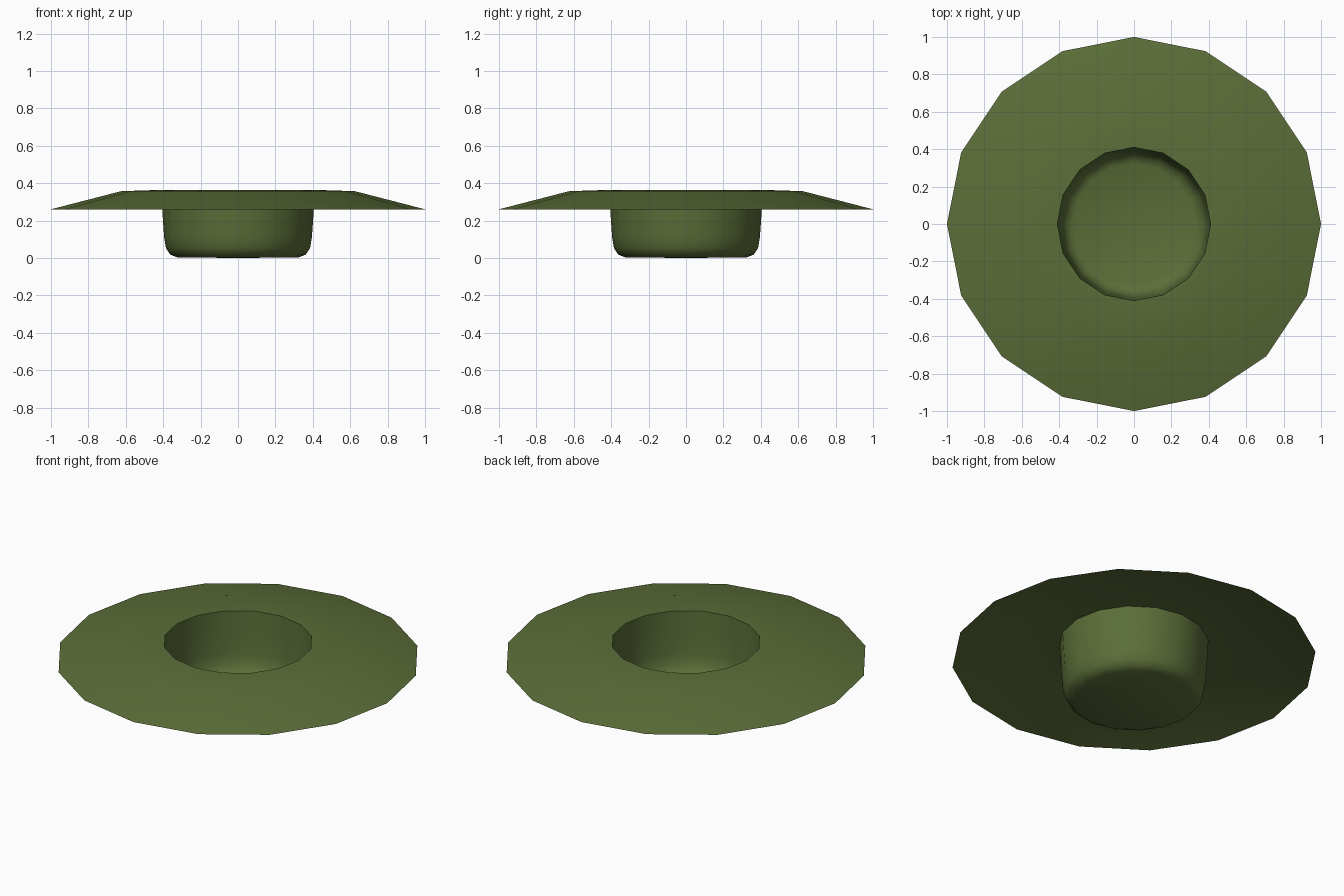
import bpy, bmesh, math

if "Cube" in bpy.data.objects:
    bpy.data.objects.remove(bpy.data.objects["Cube"])

SIDES = 16

# Profile (radius, height): floor, rounded base, bowl wall, flat rim, sloping brim
profile = [(0.325, 0.003), (0.362, 0.018), (0.385, 0.052), (0.395, 0.11),
           (0.404, 0.24), (0.41, 0.364), (0.625, 0.357), (1.0, 0.26)]

bm = bmesh.new()


def ring(radius, z):
    return [bm.verts.new((radius * math.cos(2 * math.pi * i / SIDES),
                          radius * math.sin(2 * math.pi * i / SIDES), z))
            for i in range(SIDES)]


rings = [ring(r, z) for r, z in profile]

# Bowl floor
centre = bm.verts.new((0, 0, 0))
for i in range(SIDES):
    bm.faces.new((centre, rings[0][i], rings[0][(i + 1) % SIDES]))

# Wall and brim, one thin sheet
for a, b in zip(rings, rings[1:]):
    for i in range(SIDES):
        j = (i + 1) % SIDES
        bm.faces.new((a[i], b[i], b[j], a[j]))

mesh = bpy.data.meshes.new("brimmed_bowl")
bm.to_mesh(mesh)
bm.free()
bowl = bpy.data.objects.new("brimmed_bowl", mesh)
bpy.context.collection.objects.link(bowl)

# Olive green
mat = bpy.data.materials.new("olive_green")
mat.diffuse_color = (0.105, 0.155, 0.04, 1)
mat.use_nodes = True
mat.node_tree.nodes["Principled BSDF"].inputs["Base Color"].default_value = mat.diffuse_color
mesh.materials.append(mat)

# Smooth surface with a sharp rim
bpy.context.view_layer.objects.active = bowl
bowl.select_set(True)
bpy.ops.object.shade_smooth_by_angle(angle=math.radians(50))
